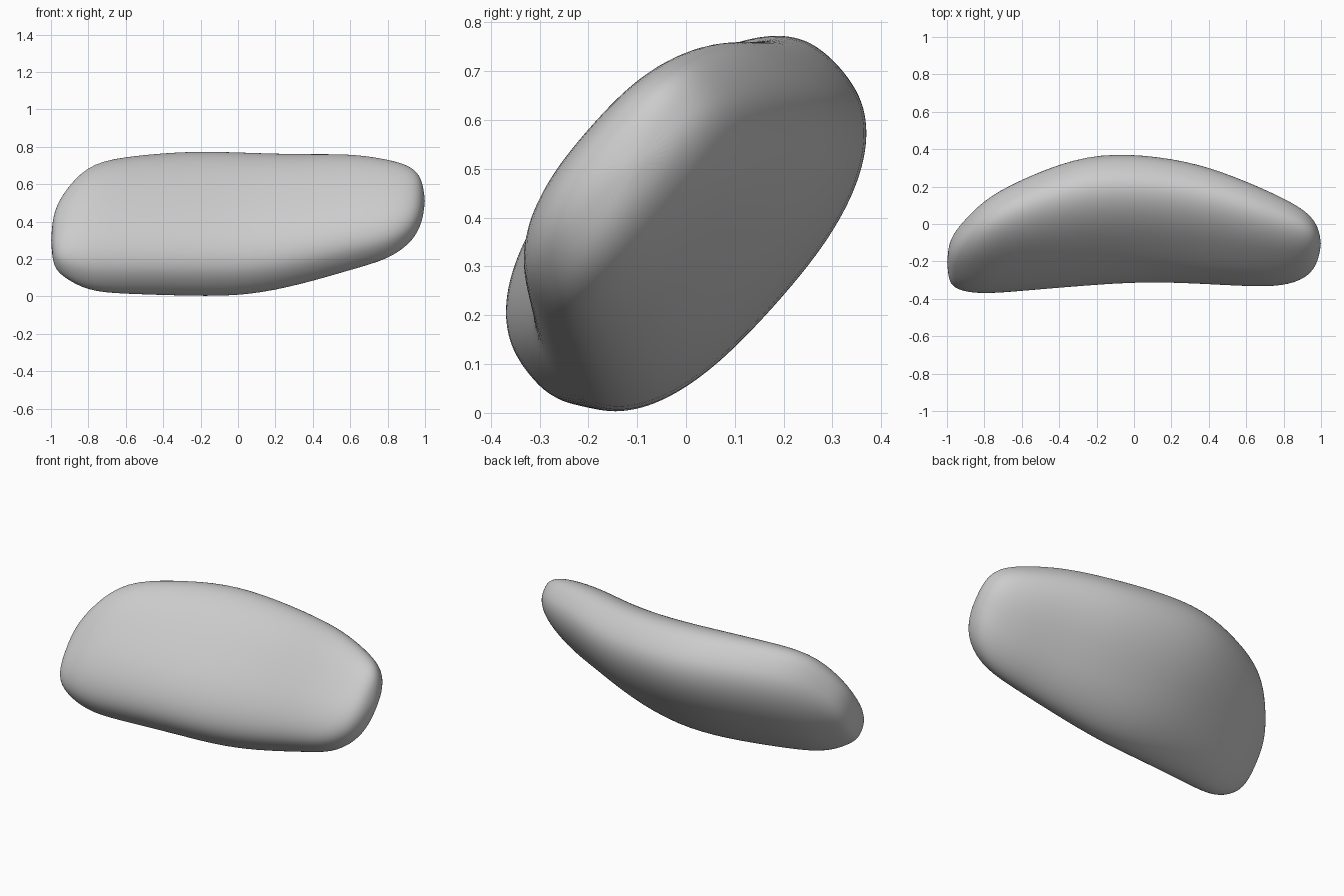
import bpy
import bmesh
from math import cos, sin, pi, radians

# Remove the default cube
cube = bpy.data.objects.get("Cube")
if cube:
    bpy.data.objects.remove(cube, do_unlink=True)

# Plain grey material
grey = bpy.data.materials.new("light_grey")
grey.use_nodes = True
color = (0.6, 0.6, 0.6, 1)
grey.diffuse_color = color
grey.node_tree.nodes["Principled BSDF"].inputs["Base Color"].default_value = color

# Cross-sections along the pad: x, front-to-back range, bottom-to-top range
STATIONS = [
    (-.99, -.3, -.11, .18, .42),
    (-.965, -.34, -.05, .13, .5),
    (-.9, -.365, .03, .08, .6),
    (-.78, -.375, .15, .02, .72),
    (-.55, -.355, .265, .01, .755),
    (-.25, -.33, .375, 0, .78),
    (.05, -.31, .375, 0, .77),
    (.35, -.32, .325, .065, .76),
    (.6, -.335, .23, .14, .765),
    (.8, -.335, .14, .195, .735),
    (.92, -.29, .07, .28, .7),
    (.97, -.23, .01, .36, .65),
    (.99, -.17, -.04, .43, .59),
]
SEGMENTS = 32
HALF_LEAN = radians(28)  # half the phase shift that tilts each oval backwards
FULLNESS = 2.5           # 2 is a plain ellipse, more is squarer


def signed_power(value, p):
    return abs(value) ** p * (1 if value >= 0 else -1)


# Rounded-square profile, scaled so that the tilted oval fills its ranges
DUAL = FULLNESS / (FULLNESS - 1)
C, S = cos(HALF_LEAN), sin(HALF_LEAN)
REACH = (C ** DUAL + S ** DUAL) ** (1 / DUAL)
PROFILE = []
for i in range(SEGMENTS):
    t = 2 * pi * i / SEGMENTS
    u = signed_power(cos(t), 2 / FULLNESS) / REACH
    v = signed_power(sin(t), 2 / FULLNESS) / REACH
    PROFILE.append((u * C - v * S, u * C + v * S))


def oval(bm, x, front, back, low, high):
    """One leaning oval ring in the y-z plane."""
    return [bm.verts.new((x,
                          (front + back) / 2 + (back - front) / 2 * p,
                          (low + high) / 2 + (high - low) / 2 * q))
            for p, q in PROFILE]


def close_end(bm, ring, x):
    """Fan from a ring to a pole at its centre."""
    n = len(ring)
    pole = bm.verts.new((x, sum(v.co.y for v in ring) / n, sum(v.co.z for v in ring) / n))
    for a, b in zip(ring, ring[1:] + ring[:1]):
        bm.faces.new((a, b, pole))


# Curved cushion: loft the ovals, then close both ends
bm = bmesh.new()
rings = [oval(bm, *s) for s in STATIONS]
for r, q in zip(rings, rings[1:]):
    for i in range(SEGMENTS):
        j = (i + 1) % SEGMENTS
        bm.faces.new((r[i], r[j], q[j], q[i]))
close_end(bm, rings[0], -1)
close_end(bm, rings[-1], 1)
bmesh.ops.recalc_face_normals(bm, faces=bm.faces)
for f in bm.faces:
    f.smooth = True
mesh = bpy.data.meshes.new("curved_cushion")
bm.to_mesh(mesh)
bm.free()
mesh.materials.append(grey)

cushion = bpy.data.objects.new("curved_cushion", mesh)
bpy.context.collection.objects.link(cushion)
smooth = cushion.modifiers.new("rounding", 'SUBSURF')
smooth.levels = smooth.render_levels = 2
